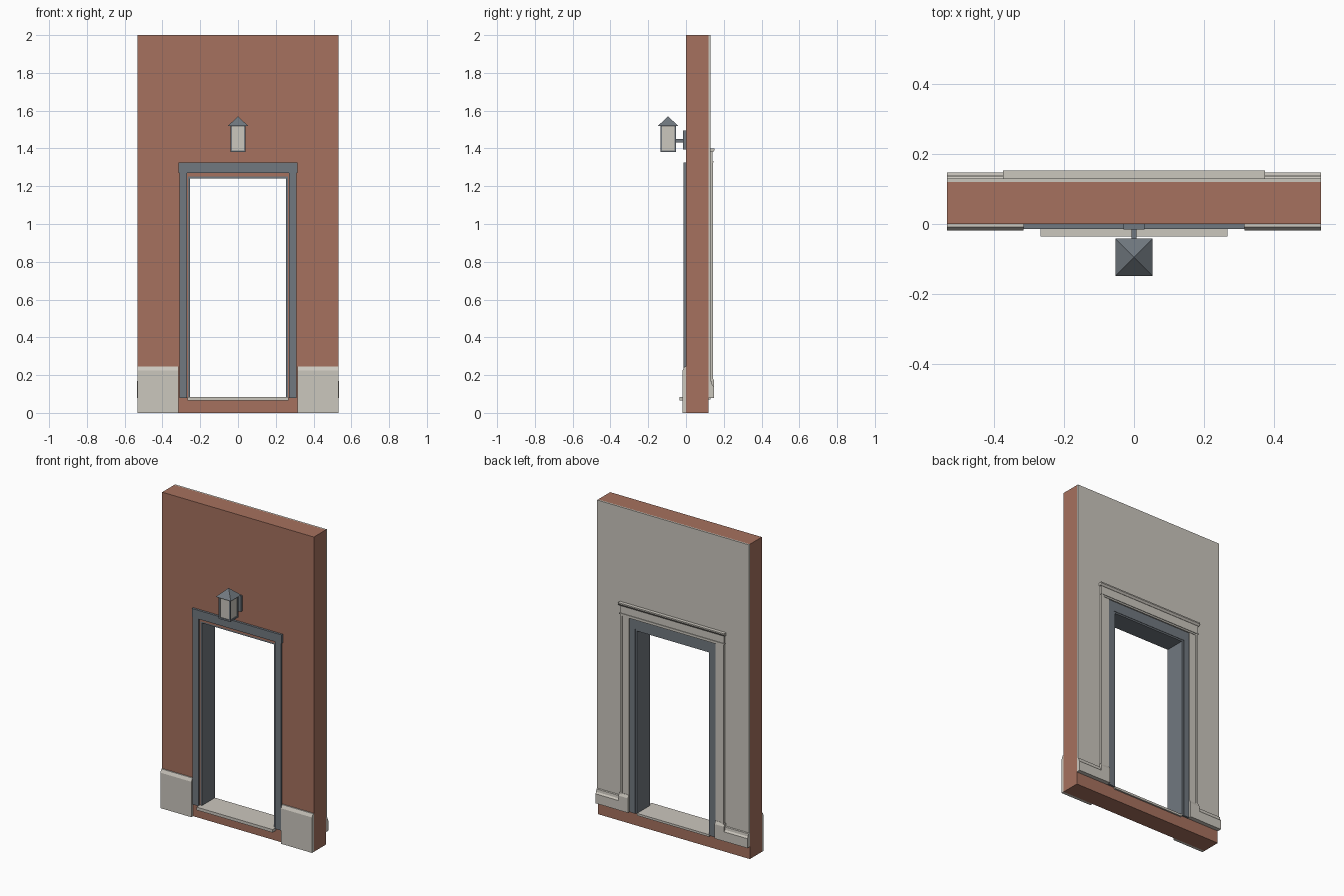
import bpy
import bmesh

if "Cube" in bpy.data.objects:
    bpy.data.objects.remove(bpy.data.objects["Cube"], do_unlink=True)


def material(name, color):
    m = bpy.data.materials.new(name)
    m.use_nodes = True
    m.diffuse_color = (*color, 1)
    m.node_tree.nodes["Principled BSDF"].inputs["Base Color"].default_value = (*color, 1)
    return m


BRICK = material("brick red", (0.38, 0.165, 0.112))
CREAM = material("warm off-white", (0.6, 0.57, 0.515))
STEEL = material("blue grey", (0.165, 0.19, 0.215))


def finish(name, bm, mat):
    bmesh.ops.recalc_face_normals(bm, faces=bm.faces[:])
    mesh = bpy.data.meshes.new(name)
    bm.to_mesh(mesh)
    bm.free()
    mesh.materials.append(mat)
    ob = bpy.data.objects.new(name, mesh)
    bpy.context.collection.objects.link(ob)
    return ob


def prism(name, mat, points, start, end, axis="y"):
    """Extrude a profile: (x, z) points along y, or (y, z) points along x."""
    bm = bmesh.new()
    place = (lambda a, b, t: (a, t, b)) if axis == "y" else (lambda a, b, t: (t, a, b))
    near = [bm.verts.new(place(a, b, start)) for a, b in points]
    far = [bm.verts.new(place(a, b, end)) for a, b in points]
    bm.faces.new(near)
    bm.faces.new(far)
    n = len(points)
    for i in range(n):
        j = (i + 1) % n
        bm.faces.new((near[i], near[j], far[j], far[i]))
    return finish(name, bm, mat)


def rect(x0, x1, z0, z1):
    return [(x0, z0), (x1, z0), (x1, z1), (x0, z1)]


def box(name, mat, x0, x1, y0, y1, z0, z1):
    return prism(name, mat, rect(x0, x1, z0, z1), y0, y1)


def arch(outer_x, outer_z, inner_x, inner_z, z0):
    """Square arch outline, open at the bottom."""
    return [(-outer_x, z0), (-outer_x, outer_z), (outer_x, outer_z), (outer_x, z0),
            (inner_x, z0), (inner_x, inner_z), (-inner_x, inner_z), (-inner_x, z0)]


W = 0.533       # half width of the wall
FLOOR = 0.08    # inside floor height
BACK = 0.13     # inside face of the wall

# Brick wall with a doorway
bm = bmesh.new()
loops = [[bm.verts.new((x, y, z)) for x, z in pts]
         for y in (0, 0.12)
         for pts in (rect(-W, W, 0, 2), rect(-0.265, 0.265, FLOOR, 1.252))]
for a, b in ((0, 1), (2, 3), (0, 2), (1, 3)):
    for i in range(4):
        j = (i + 1) % 4
        bm.faces.new((loops[a][i], loops[a][j], loops[b][j], loops[b][i]))
finish("brick_wall", bm, BRICK)

# Inside plaster, door lining and inner frame
prism("plaster_panel", CREAM, arch(W, 2, 0.305, 1.315, FLOOR), 0.12, BACK)
prism("door_lining", STEEL, arch(0.265, 1.252, 0.253, 1.242, FLOOR), 0.002, BACK)
prism("inner_door_frame", STEEL, arch(0.305, 1.315, 0.265, 1.252, FLOOR), 0.12, 0.133)

# Sill running through the doorway
box("sill", CREAM, -0.267, 0.267, -0.035, 0.0, 0.065, 0.084)
box("threshold", CREAM, -0.253, 0.253, 0.0, BACK, 0.07, 0.084)

# Outside door surround
box("outer_header", STEEL, -0.315, 0.315, -0.014, 0, 1.27, 1.325)

# Inside header and crown
box("inner_header", CREAM, -0.365, 0.365, BACK, 0.141, 1.315, 1.385)
box("inner_header_bead", CREAM, -0.368, 0.368, BACK, 0.145, 1.325, 1.333)
prism("inner_crown", CREAM, [(BACK, 1.38), (0.143, 1.38), (0.152, 1.392),
                             (0.152, 1.4), (BACK, 1.4)], -0.373, 0.373, "x")

plinth = [(0, 0), (-0.018, 0), (-0.018, 0.225), (-0.008, 0.245), (0, 0.245)]
skirting = [(BACK, FLOOR), (0.147, FLOOR), (0.147, 0.14), (0.139, 0.15),
            (0.137, 0.167), (BACK, 0.17)]
block = [(BACK, FLOOR), (0.148, FLOOR), (0.148, 0.172), (0.14, 0.19), (BACK, 0.19)]

# Parts repeated on each side
for side, s in (("left", 1), ("right", -1)):
    box(f"{side}_outer_jamb", STEEL, s * 0.27, s * 0.31, -0.012, 0, FLOOR, 1.27)
    prism(f"{side}_plinth", CREAM, plinth, s * 0.315, s * W, "x")
    prism(f"{side}_skirting", CREAM, skirting, s * 0.37, s * (W + 0.001), "x")
    prism(f"{side}_casing_block", CREAM, block, s * 0.305, s * 0.371, "x")
    box(f"{side}_casing", CREAM, s * 0.305, s * 0.365, BACK, 0.138, 0.18, 1.316)
    box(f"{side}_casing_bead", CREAM, s * 0.35, s * 0.365, BACK, 0.143, 0.18, 1.325)

# Wall lantern
LY = -0.095
box("lantern_glass", CREAM, -0.036, 0.036, LY - 0.036, LY + 0.036, 1.385, 1.52)
box("lantern_base", STEEL, -0.041, 0.041, LY - 0.041, LY + 0.041, 1.38, 1.39)
for side, s in (("left", 1), ("right", -1)):
    for end, t in (("front", -1), ("back", 1)):
        box(f"lantern_{end}_{side}_post", STEEL, s * 0.033, s * 0.041,
            LY + t * 0.033, LY + t * 0.041, 1.38, 1.52)

bm = bmesh.new()
corners = [bm.verts.new((x, LY + y, 1.52)) for x, y in rect(-0.053, 0.053, -0.053, 0.053)]
apex = bm.verts.new((0, LY, 1.57))
bm.faces.new(corners)
for i in range(4):
    bm.faces.new((corners[i], corners[(i + 1) % 4], apex))
finish("lantern_roof", bm, STEEL)

box("lantern_arm", STEEL, -0.007, 0.007, LY + 0.036, -0.01, 1.432, 1.45)
box("lantern_backplate", STEEL, -0.03, 0.03, -0.015, 0, 1.395, 1.495)
